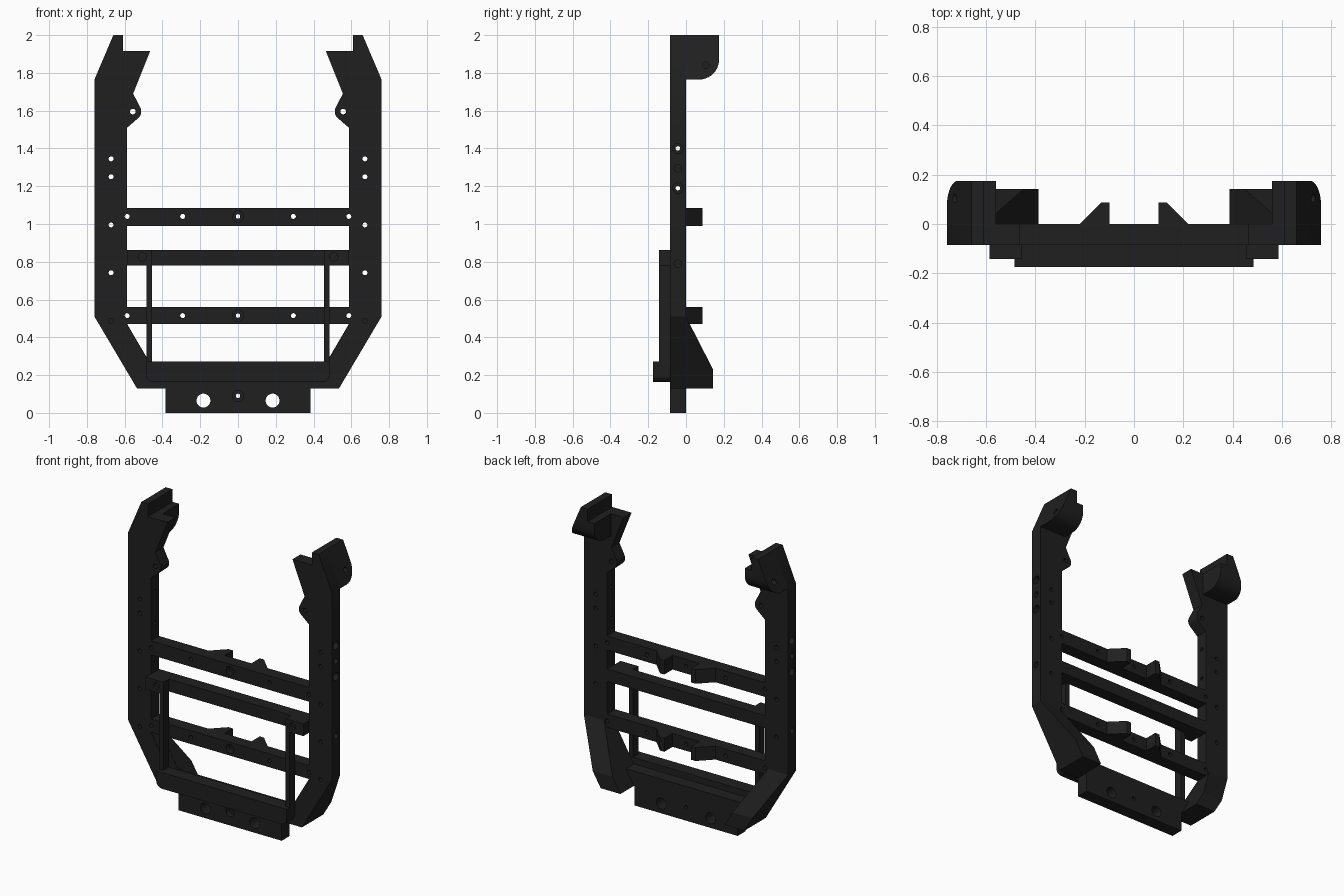
import bpy, bmesh, math
from mathutils import Vector

if "Cube" in bpy.data.objects:
    bpy.data.objects.remove(bpy.data.objects["Cube"])

black = bpy.data.materials.new("black_plastic")
black.diffuse_color = (0.014, 0.014, 0.014, 1)
black.use_nodes = True
black.node_tree.nodes["Principled BSDF"].inputs["Base Color"].default_value = black.diffuse_color


def make(name, bm):
    bmesh.ops.recalc_face_normals(bm, faces=bm.faces)
    me = bpy.data.meshes.new(name)
    bm.to_mesh(me)
    bm.free()
    me.materials.append(black)
    ob = bpy.data.objects.new(name, me)
    bpy.context.collection.objects.link(ob)
    return ob


def prism(name, pts, a, b, axis="y", cut=None):
    """Extrude a 2D profile from a to b; axis y: (x,z), z: (x,y), x: (y,z)."""
    place = {"y": lambda p: (p[0], a, p[1]), "z": lambda p: (p[0], p[1], a),
             "x": lambda p: (a, p[0], p[1])}[axis]
    step = {"y": (0, b - a, 0), "z": (0, 0, b - a), "x": (b - a, 0, 0)}[axis]
    bm = bmesh.new()
    face = bm.faces.new([bm.verts.new(place(p)) for p in pts])
    ext = bmesh.ops.extrude_face_region(bm, geom=[face])
    bmesh.ops.translate(bm, vec=step, verts=[g for g in ext["geom"] if isinstance(g, bmesh.types.BMVert)])
    if cut:
        res = bmesh.ops.bisect_plane(bm, geom=bm.verts[:] + bm.edges[:] + bm.faces[:],
                                     plane_co=cut[0], plane_no=cut[1], clear_outer=True)
        bmesh.ops.holes_fill(bm, edges=[e for e in bm.edges if e.is_boundary])
        bmesh.ops.remove_doubles(bm, verts=bm.verts, dist=1e-5)
    return make(name, bm)


def box(name, x0, x1, y0, y1, z0, z1):
    return prism(name, [(x0, z0), (x1, z0), (x1, z1), (x0, z1)], y0, y1)


def arc(cx, cy, r, a0, a1, n):
    return [(cx + r * math.cos(math.radians(a0 + (a1 - a0) * i / n)),
             cy + r * math.sin(math.radians(a0 + (a1 - a0) * i / n))) for i in range(n + 1)]


def mirror(pts, s):
    return [(s * x, z) for x, z in pts]


drills = bmesh.new()


def drill(start, direction, steps):
    """Stepped round cutter: steps = (distance, radius) along direction."""
    d = Vector(direction)
    u = d.orthogonal().normalized()
    v = d.cross(u)
    rings = []
    for t, r in steps:
        rings.append([drills.verts.new(Vector(start) + d * t + r * (
            u * math.cos(k * math.tau / 20) + v * math.sin(k * math.tau / 20))) for k in range(20)])
    for p, q in zip(rings, rings[1:]):
        for k in range(20):
            drills.faces.new((p[k], p[k - 1], q[k - 1], q[k]))
    drills.faces.new(rings[0])
    drills.faces.new(rings[-1])


def boolean(ob, other, op):
    m = ob.modifiers.new("bool", "BOOLEAN")
    m.operation, m.object, m.solver = op, other, "EXACT"
    bpy.context.view_layer.objects.active = ob
    bpy.ops.object.modifier_apply(modifier=m.name)


F, B = -0.085, 0.0  # front and back of the main plate
drilled = []

# U-shaped main frame: rails, hooks, sloped legs and bottom plate
half = [(0.385, 0), (0.385, 0.13), (0.535, 0.13), (0.76, 0.51), (0.76, 1.765), (0.66, 2), (0.61, 2),
        (0.61, 1.915), (0.465, 1.915), (0.555, 1.69)]
half += arc(0.557, 1.595, 0.045, 150, 225, 6)
half += [(0.587, 1.51), (0.587, 0.468), (0.448, 0.23)]
drilled.append(prism("main_frame", half + mirror(half[::-1], -1), F, B))

# Upper and lower cross bars with wedge stops behind, plus the plain middle bar
for name, z0, z1 in (("upper", 0.99, 1.085), ("lower", 0.47, 0.56)):
    drilled.append(box(name + "_cross_bar", -0.587, 0.587, F, B, z0, z1))
    for s in (-1, 1):
        prism(name + "_wedge_stop", mirror([(0.1, 0), (0.22, 0), (0.132, 0.088), (0.1, 0.088)], s), z0, z1, "z")
box("middle_cross_bar", -0.587, 0.587, F, B, 0.78, 0.863)

# Front U bracket: rounded lower bar, thin struts and mounting tabs
low = [(-0.485, 0.272)] + arc(-0.445, 0.203, 0.04, 180, 270, 6) + arc(0.445, 0.203, 0.04, 270, 360, 6) + [(0.485, 0.272)]
prism("bracket_lower_bar", low, -0.175, F)
for s in (-1, 1):
    xs = sorted((s * 0.455, s * 0.485))
    box("bracket_strut", *xs, -0.143, F, 0.272, 0.78)
    xs = sorted((s * 0.455, s * 0.587))
    drilled.append(box("bracket_tab", *xs, -0.143, F, 0.78, 0.863))

# Foot wedges behind the sloped legs
for s in (-1, 1):
    leg = [(0.76, 0.51), (0.61, 0.51), (0.388, 0.13), (0.535, 0.13)]
    prism("foot_wedge", mirror(leg, s), B, 0.143,
          cut=((0, 0, 0.51), Vector((0, 0.28, 0.143)).normalized()))

# Rounded blocks behind the rail tops
side = [(-0.01, 1.765)] + arc(0.07, 1.87, 0.105, 270, 360, 10) + [(0.175, 2.01), (-0.01, 2.01)]
for s in (-1, 1):
    front = [(0.56, 1.75), (0.7664, 1.75), (0.66, 2), (0.61, 2), (0.61, 1.915), (0.56, 1.915)]
    block = prism("top_block", mirror(front, s), B, 0.18)
    trim = prism("trim", side, s * 0.5, s * 0.8, "x")
    boolean(block, trim, "INTERSECT")
    bpy.data.objects.remove(trim)
    drilled.append(block)

# Holes: rails, bosses, bars, plate, tabs and rail sides
Y = (0, 1, 0)
for s in (-1, 1):
    for z in (1.345, 1.25, 0.995, 0.742, 0.487):
        drill((s * 0.672, -0.1, z), Y, [(0, 0.013), (0.12, 0.013)])
    drill((s * 0.557, -0.1, 1.595), Y, [(0, 0.015), (0.12, 0.015)])
    for z in (1.04, 0.515):
        for x in (0.587, 0.293):
            drill((s * x, -0.1, z), Y, [(0, 0.013), (0.12, 0.013)])
    drill((s * 0.183, -0.1, 0.065), Y, [(0, 0.037), (0.12, 0.037)])
    drill((s * 0.507, -0.15, 0.826), Y, [(0, 0.022), (0.03, 0.022)])
    for z in (1.4, 1.19):
        drill((s * 0.8, -0.043, z), (-s, 0, 0), [(0, 0.027), (0.1, 0.027), (0.1, 0.012), (0.23, 0.012)])
    for z in (1.295, 0.79):
        drill((s * 0.8, -0.043, z), (-s, 0, 0), [(0, 0.02), (0.08, 0.02)])
    drill((s * 0.8, 0.105, 1.84), (-s, 0, 0), [(0, 0.018), (0.13, 0.018)])
for z in (1.04, 0.515, 0.09):
    drill((0, -0.1, z), Y, [(0, 0.03), (0.05, 0.03), (0.05, 0.012), (0.12, 0.012)])
cutter = make("hole_cutter", drills)
cutter.hide_render = True
for ob in drilled:
    boolean(ob, cutter, "DIFFERENCE")
bpy.data.objects.remove(cutter)

# Smooth the round surfaces, keep the hard edges
for ob in bpy.context.scene.objects:
    ob.select_set(True)
    bpy.context.view_layer.objects.active = ob
bpy.ops.object.shade_smooth_by_angle(angle=math.radians(25))
